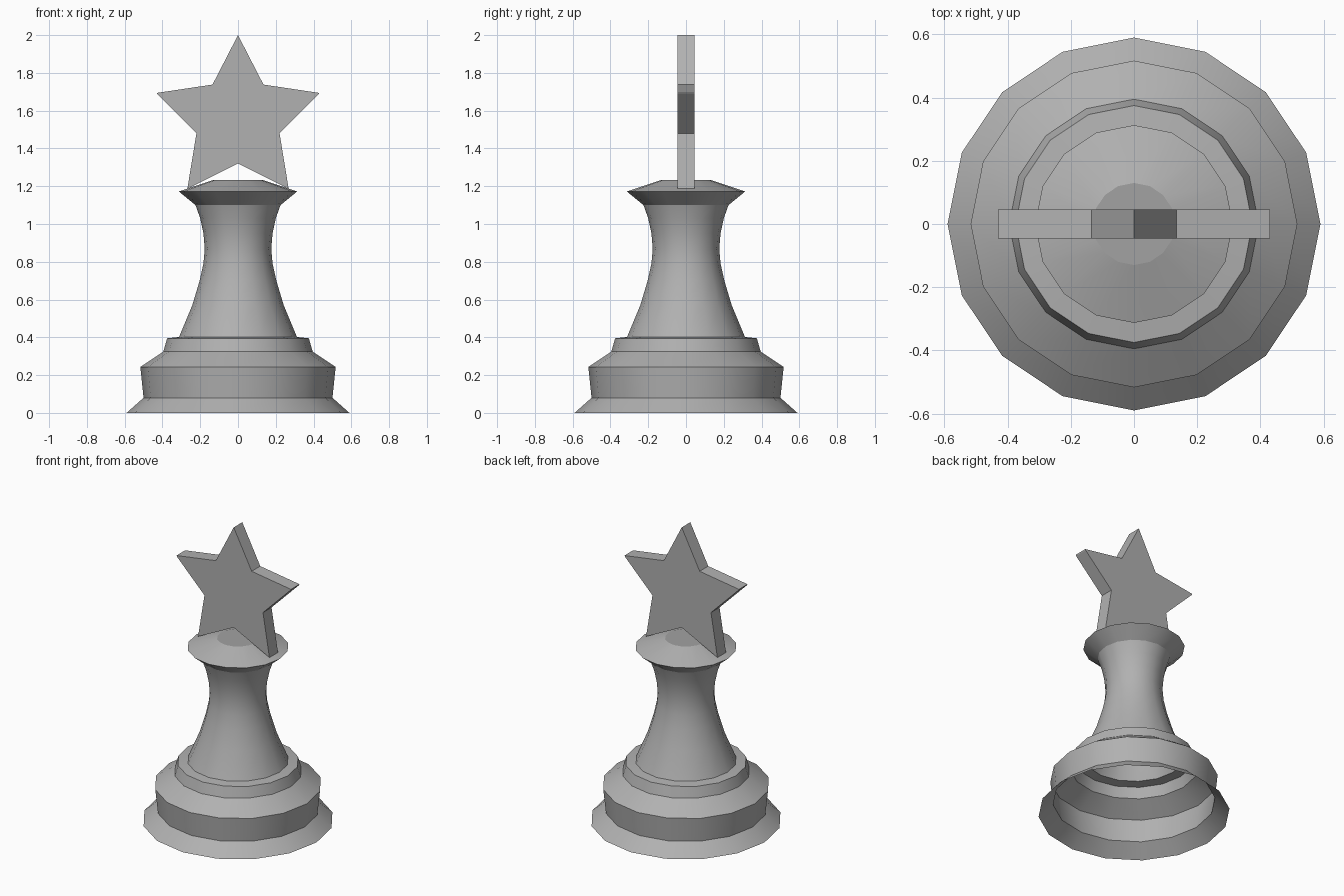
import bpy, bmesh, math

if "Cube" in bpy.data.objects:
    bpy.data.objects.remove(bpy.data.objects["Cube"])

SIDES = 16


def grey(name, value):
    mat = bpy.data.materials.new(name)
    mat.diffuse_color = (value, value, value, 1)
    mat.use_nodes = True
    mat.node_tree.nodes["Principled BSDF"].inputs["Base Color"].default_value = mat.diffuse_color
    return mat


MID_GREY = grey("mid_grey", 0.44)
CAP_GREY = grey("cap_grey", 0.36)


def make_object(name, bm, mat, smooth_angle=None):
    mesh = bpy.data.meshes.new(name)
    bm.to_mesh(mesh)
    bm.free()
    mesh.materials.append(mat)
    obj = bpy.data.objects.new(name, mesh)
    bpy.context.collection.objects.link(obj)
    if smooth_angle:
        bpy.ops.object.select_all(action='DESELECT')
        obj.select_set(True)
        bpy.context.view_layer.objects.active = obj
        bpy.ops.object.shade_smooth_by_angle(angle=math.radians(smooth_angle))
    return obj


def ring(bm, r, z):
    return [bm.verts.new((r * math.cos(i * math.tau / SIDES),
                          r * math.sin(i * math.tau / SIDES), z))
            for i in range(SIDES)]


def lathe(name, profile, mat):
    """Revolve (radius, z) points around the z axis."""
    bm = bmesh.new()
    rings = [ring(bm, r, z) for r, z in profile]
    for a, b in zip(rings, rings[1:]):
        for i in range(SIDES):
            j = (i + 1) % SIDES
            bm.faces.new((a[i], a[j], b[j], b[i]))
    return make_object(name, bm, mat, 24)


# Hollow stepped base, open shaft and flared collar in one turned body
lathe("turned_body", [
    (0.59, 0.0), (0.50, 0.08), (0.517, 0.243), (0.395, 0.325),
    (0.375, 0.395), (0.312, 0.402),
    (0.242, 0.57), (0.203, 0.70), (0.183, 0.79), (0.176, 0.87),
    (0.183, 0.95), (0.20, 1.03), (0.225, 1.10),
    (0.313, 1.172), (0.13, 1.233),
], MID_GREY)

# Flat disc closing the collar
bm = bmesh.new()
bm.faces.new(ring(bm, 0.13, 1.233))
make_object("collar_cap", bm, CAP_GREY)

# Star topper: half outline, mirrored across x, then extruded in depth
right = [(0.135, 1.738), (0.43, 1.694), (0.427, 1.687), (0.22, 1.48), (0.268, 1.187)]
outline = [(0, 2.0)] + right + [(0, 1.32)] + [(-x, z) for x, z in reversed(right)]
bm = bmesh.new()
face = bm.faces.new([bm.verts.new((x, -0.046, z)) for x, z in outline])
extruded = bmesh.ops.extrude_face_region(bm, geom=[face], use_keep_orig=True)
bmesh.ops.translate(bm, vec=(0, 0.092, 0),
                    verts=[g for g in extruded["geom"] if isinstance(g, bmesh.types.BMVert)])
bmesh.ops.recalc_face_normals(bm, faces=bm.faces)
make_object("star_topper", bm, MID_GREY)
